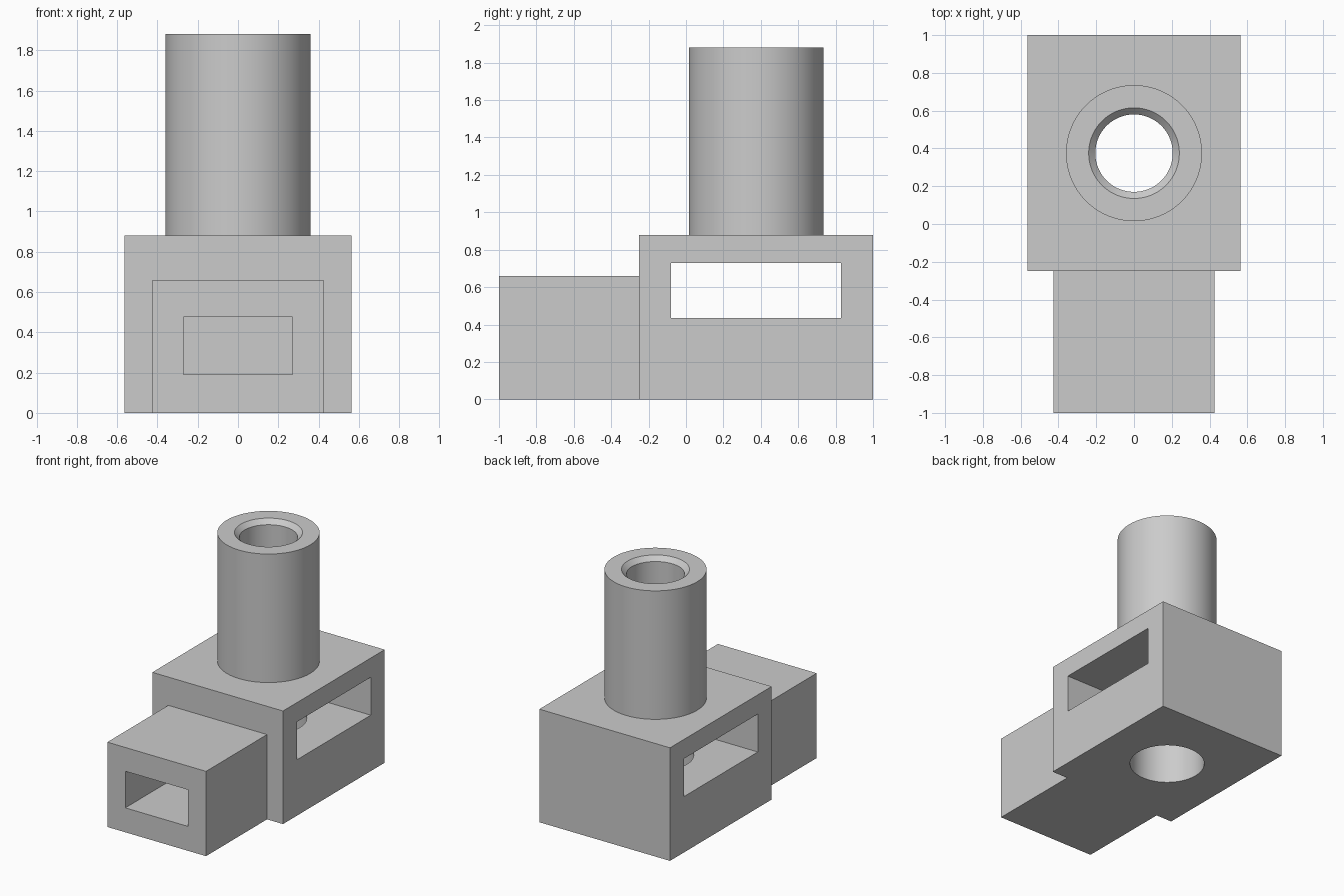
import bpy
import bmesh
import math
from mathutils import Matrix, Vector

if "Cube" in bpy.data.objects:
    bpy.data.objects.remove(bpy.data.objects["Cube"], do_unlink=True)

SEGMENTS = 96
AXIS_Y = 0.375      # position of the vertical bore

grey = bpy.data.materials.new("plain_grey")
grey.use_nodes = True
colour = (0.6, 0.6, 0.6, 1)
grey.diffuse_color = colour
grey.node_tree.nodes["Principled BSDF"].inputs["Base Color"].default_value = colour


def finish(name, bm):
    bmesh.ops.recalc_face_normals(bm, faces=bm.faces)
    mesh = bpy.data.meshes.new(name)
    bm.to_mesh(mesh)
    bm.free()
    mesh.materials.append(grey)
    obj = bpy.data.objects.new(name, mesh)
    bpy.context.collection.objects.link(obj)
    return obj


def box(name, low, high):
    low, high = Vector(low), Vector(high)
    bm = bmesh.new()
    place = Matrix.Translation((low + high) / 2) @ Matrix.Diagonal((high - low).to_4d())
    bmesh.ops.create_cube(bm, size=1, matrix=place)
    return finish(name, bm)


def cylinder(name, radius, bottom, top):
    bm = bmesh.new()
    bmesh.ops.create_cone(bm, cap_ends=True, segments=SEGMENTS, radius1=radius,
                          radius2=radius, depth=top - bottom,
                          matrix=Matrix.Translation((0, AXIS_Y, (top + bottom) / 2)))
    return finish(name, bm)


def select_only(obj):
    bpy.ops.object.select_all(action='DESELECT')
    obj.select_set(True)
    bpy.context.view_layer.objects.active = obj


def smooth(obj):
    select_only(obj)
    bpy.ops.object.shade_smooth_by_angle(angle=math.radians(30))


def cut(obj, cutter):
    mod = obj.modifiers.new("cut", 'BOOLEAN')
    mod.operation = 'DIFFERENCE'
    mod.solver = 'EXACT'
    mod.object = cutter
    select_only(obj)
    bpy.ops.object.modifier_apply(modifier=mod.name)
    bpy.data.objects.remove(cutter, do_unlink=True)


# Main body with a side-to-side window, a wide lower hole and a narrow upper one
body = box("main_body", (-0.5625, -0.25, 0), (0.5625, 1, 0.88))
cut(body, box("window_cutter", (-1, -0.08, 0.435), (1, 0.83, 0.73)))
cut(body, cylinder("lower_hole_cutter", 0.27, -0.1, 0.6))
cut(body, cylinder("upper_hole_cutter", 0.205, 0.6, 1))
smooth(body)

# Front block with a rectangular pocket that ends at the body
front = box("front_block", (-0.425, -1, 0), (0.425, -0.25, 0.66))
cut(front, box("pocket_cutter", (-0.27, -1.1, 0.19), (0.27, -0.2, 0.475)))

# Upright tube turned from its profile, with a chamfered mouth
profile = [(0.36, 0.88), (0.36, 1.88), (0.24, 1.88), (0.205, 1.845), (0.205, 0.88)]
bm = bmesh.new()
points = [bm.verts.new((r, AXIS_Y, z)) for r, z in profile]
edges = [bm.edges.new(pair) for pair in zip(points, points[1:])]
bmesh.ops.spin(bm, geom=points + edges, cent=(0, AXIS_Y, 0), axis=(0, 0, 1),
               angle=math.tau, steps=SEGMENTS, use_merge=True)
bmesh.ops.remove_doubles(bm, verts=bm.verts, dist=0.0001)
tube = finish("upright_tube", bm)

# Keep the open-bottomed tube facing outward
rim = max(tube.data.polygons, key=lambda p: p.center.z)
if rim.normal.z < 0:
    tube.data.flip_normals()
smooth(tube)
